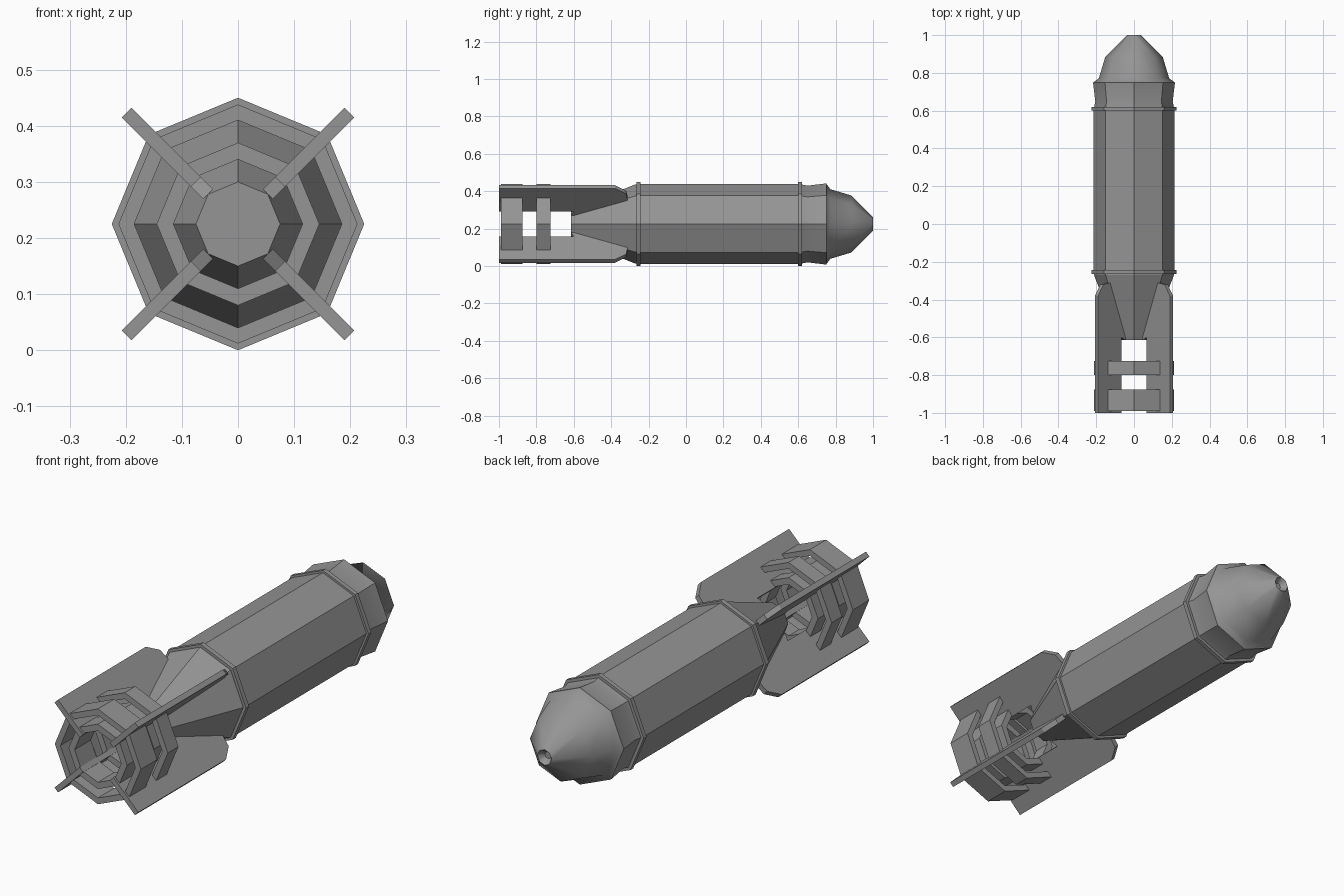
import bpy, bmesh, math

if "Cube" in bpy.data.objects:
    bpy.data.objects.remove(bpy.data.objects["Cube"])

SIDES = 8
AXIS_Z = 0.225

metal = bpy.data.materials.new("plain grey metal")
metal.use_nodes = True
grey = (0.3, 0.3, 0.3, 1)
metal.diffuse_color = grey
metal.node_tree.nodes["Principled BSDF"].inputs["Base Color"].default_value = grey


def finish(bm, name, smooth_angle=None):
    """Turn a bmesh into a named object."""
    bmesh.ops.recalc_face_normals(bm, faces=bm.faces[:])
    mesh = bpy.data.meshes.new(name)
    bm.to_mesh(mesh)
    bm.free()
    mesh.materials.append(metal)
    obj = bpy.data.objects.new(name, mesh)
    bpy.context.collection.objects.link(obj)
    if smooth_angle:
        bpy.ops.object.select_all(action='DESELECT')
        obj.select_set(True)
        bpy.context.view_layer.objects.active = obj
        bpy.ops.object.shade_smooth_by_angle(angle=math.radians(smooth_angle))
    return obj


def lathe(name, profile, closed=False, smooth_angle=None):
    """Spin (y, radius) points into an eight-sided shape along y."""
    bm = bmesh.new()
    rows = []
    for y, r in profile:
        angles = [math.tau * i / SIDES for i in range(SIDES)]
        rows.append([bm.verts.new((r * math.cos(a), y, AXIS_Z + r * math.sin(a)))
                     for a in angles])
    pairs = list(zip(rows, rows[1:]))
    if closed:
        pairs.append((rows[-1], rows[0]))
    else:
        bm.faces.new(rows[0])
        bm.faces.new(rows[-1])
    for a, b in pairs:
        for i in range(SIDES):
            j = (i + 1) % SIDES
            bm.faces.new((a[i], a[j], b[j], b[i]))
    return finish(bm, name, smooth_angle)


def ring(name, y0, y1, inner, outer):
    lathe(name, [(y0, inner), (y0, outer), (y1, outer), (y1, inner)], closed=True)


def fin(name, angle, outline, thickness):
    """Extrude a (y, radius) outline into a plate standing on the axis."""
    bm = bmesh.new()
    c, s = math.cos(angle), math.sin(angle)
    sides = []
    for t in (-thickness / 2, thickness / 2):
        sides.append([bm.verts.new((r * c - t * s, y, AXIS_Z + r * s + t * c))
                      for y, r in outline])
        bm.faces.new(sides[-1])
    n = len(outline)
    for i in range(n):
        j = (i + 1) % n
        bm.faces.new((sides[0][i], sides[0][j], sides[1][j], sides[1][i]))
    finish(bm, name)


# Main casing and tapered tail
lathe("casing", [(-0.26, 0.215), (0.61, 0.215)])
lathe("tail_cone", [(-0.615, 0.075), (-0.27, 0.212), (-0.25, 0.212)])

# Raised bands at both ends of the casing
ring("rear_band", -0.265, -0.243, 0.2, 0.225)
ring("front_band", 0.6, 0.62, 0.2, 0.225)

# Flared collar and faceted nose with a small dimple at the tip
lathe("nose_collar", [(0.61, 0.213), (0.65, 0.205), (0.75, 0.217), (0.755, 0.2)],
      smooth_angle=30)
lathe("nose", [(0.75, 0.215), (0.772, 0.186), (0.885, 0.152), (1.0, 0.035),
               (0.975, 0.015)], smooth_angle=40)

# Four diagonal tail fins
fin_outline = [(-1.0, 0.106), (-1.0, 0.281), (-0.38, 0.281), (-0.32, 0.24),
               (-0.31, 0.18), (-0.54, 0.08), (-0.615, 0.075), (-0.6, 0.106)]
for i, corner in enumerate(("upper_left", "upper_right", "lower_right", "lower_left")):
    fin(corner + "_fin", math.radians(45 + 90 * i), fin_outline, 0.024)

# Paired octagonal hoops joining the fins
for label, y0, y1 in (("end", -0.99, -0.875), ("middle", -0.8, -0.725)):
    ring(label + "_outer_hoop", y0, y1, 0.185, 0.213)
    ring(label + "_inner_hoop", y0, y1, 0.115, 0.145)
